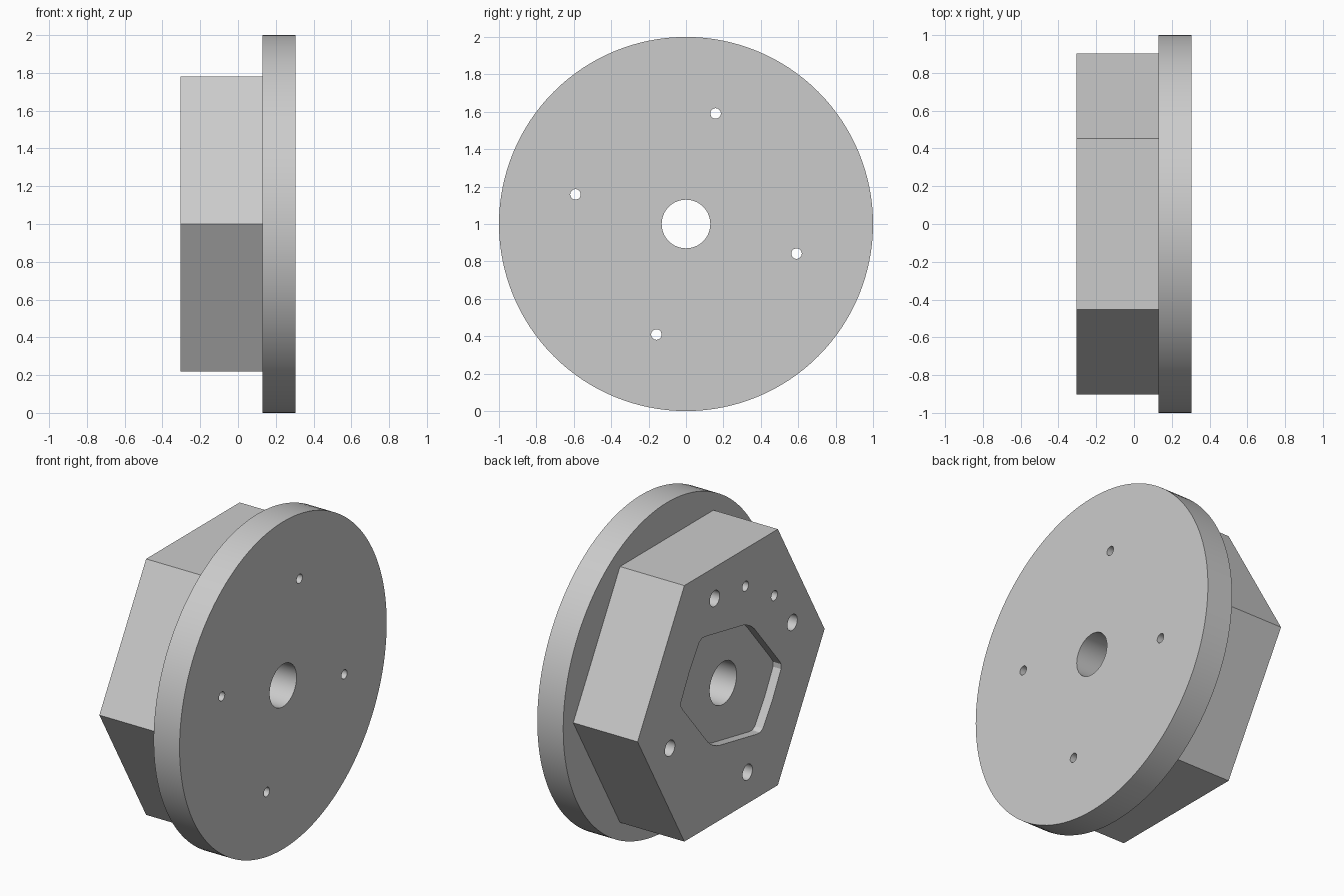
import bpy
import bmesh
from math import cos, sin, radians, tau

if "Cube" in bpy.data.objects:
    bpy.data.objects.remove(bpy.data.objects["Cube"])

LEFT, SEAM, RIGHT = -0.305, 0.13, 0.305   # stations along the x axis
TILT = radians(30.5)                      # direction of the pocket's long axis
BOLT_RADIUS, BOLT_ANGLE = 0.612, radians(-15)

grey = bpy.data.materials.new("plain grey")
grey.use_nodes = True
grey.diffuse_color = (0.6, 0.6, 0.6, 1)
grey.node_tree.nodes["Principled BSDF"].inputs["Base Color"].default_value = (0.6, 0.6, 0.6, 1)


def circle(radius, sides, centre=(0, 0)):
    return [(centre[0] + radius * cos(tau * i / sides),
             centre[1] + radius * sin(tau * i / sides)) for i in range(sides)]


def polar(radius, angle):
    return radius * cos(angle), radius * sin(angle)


def prism(name, outline, x0, x1):
    """Extrude a (y, z) outline along x, around the axis at z = 1."""
    bm = bmesh.new()
    base = bm.faces.new([bm.verts.new((x0, y, 1 + z)) for y, z in outline])
    top = bmesh.ops.extrude_face_region(bm, geom=[base])["geom"]
    bmesh.ops.translate(bm, vec=(x1 - x0, 0, 0),
                        verts=[v for v in top if isinstance(v, bmesh.types.BMVert)])
    bmesh.ops.recalc_face_normals(bm, faces=bm.faces)
    mesh = bpy.data.meshes.new(name)
    bm.to_mesh(mesh)
    bm.free()
    mesh.materials.append(grey)
    obj = bpy.data.objects.new(name, mesh)
    bpy.context.collection.objects.link(obj)
    return obj


def cut(target, cutters):
    """Subtract the cutters, keep the result, and drop the cutters."""
    for cutter in cutters:
        cutter.hide_render = True
        mod = target.modifiers.new("cut", 'BOOLEAN')
        mod.operation, mod.solver, mod.object = 'DIFFERENCE', 'EXACT', cutter
    graph = bpy.context.evaluated_depsgraph_get()
    result = bpy.data.meshes.new_from_object(target.evaluated_get(graph))
    target.modifiers.clear()
    target.data = result
    for cutter in cutters:
        bpy.data.objects.remove(cutter)


bolts = [polar(BOLT_RADIUS, BOLT_ANGLE + tau * i / 4) for i in range(4)]

# Round flange with a centre bore and four small bolt holes
flange = prism("round_flange", circle(1, 128), SEAM, RIGHT)
cut(flange, [prism("bore_cutter", circle(0.13, 48), 0, 1)] +
    [prism("bolt_cutter", circle(0.028, 24, c), 0, 1) for c in bolts])

# Hexagonal body with a centre bore and wider bolt holes
body = prism("hexagonal_body", circle(0.903, 6), LEFT, SEAM)
cutters = [prism("bore_cutter", circle(0.13, 48), -1, 1)]
cutters += [prism("bolt_cutter", circle(0.048, 32, c), -1, 1) for c in bolts]

# Two blind holes either side of the pocket's short axis
for side in (-1, 1):
    centre = polar(0.57, TILT + tau / 4 + side * radians(16.5))
    cutters.append(prism("blind_cutter", circle(0.03, 24, centre), -1, 0))

# Shallow stretched hexagonal pocket: one quarter, mirrored twice, then tilted
quarter = [(0.466, 0), (0.458, 0.172), (0.443, 0.198), (0.415, 0.212),
           (0.065, 0.337), (0.034, 0.344), (0, 0.346)]
half = quarter + [(-u, v) for u, v in reversed(quarter[:-1])]
outline = half + [(u, -v) for u, v in reversed(half[1:-1])]
outline = [(u * cos(TILT) - v * sin(TILT), u * sin(TILT) + v * cos(TILT)) for u, v in outline]
cutters.append(prism("pocket_cutter", outline, -1, LEFT + 0.054))
cut(body, cutters)

# Smooth the round walls and keep the edges crisp
bpy.ops.object.select_all(action='DESELECT')
for obj in (flange, body):
    obj.select_set(True)
bpy.context.view_layer.objects.active = body
bpy.ops.object.shade_smooth_by_angle(angle=radians(25))
